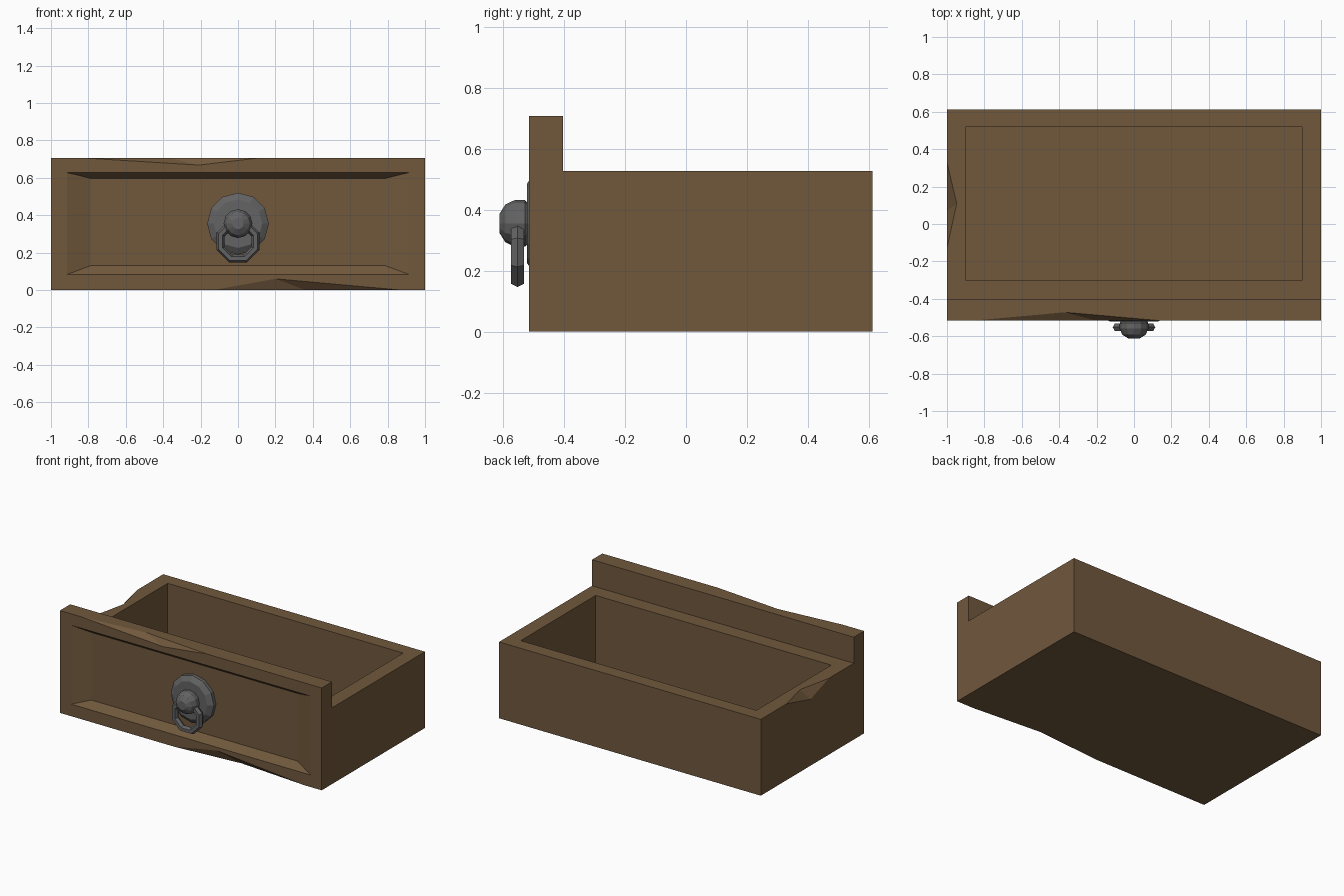
import bpy, bmesh, math

if "Cube" in bpy.data.objects:
    bpy.data.objects.remove(bpy.data.objects["Cube"])

def material(name, color):
    m = bpy.data.materials.new(name)
    m.diffuse_color = (*color, 1)
    m.use_nodes = True
    m.node_tree.nodes["Principled BSDF"].inputs["Base Color"].default_value = m.diffuse_color
    return m

wood = material("brown wood", (0.165, 0.098, 0.046))
metal = material("dark metal", (0.125, 0.125, 0.125))

def finish(bm, name, mat):
    bmesh.ops.remove_doubles(bm, verts=bm.verts, dist=1e-5)
    bmesh.ops.recalc_face_normals(bm, faces=bm.faces)
    me = bpy.data.meshes.new(name)
    bm.to_mesh(me)
    bm.free()
    me.materials.append(mat)
    ob = bpy.data.objects.new(name, me)
    bpy.context.collection.objects.link(ob)
    return ob

# ---- drawer body with raised front, recessed panel, cavity and chipped edges
F, P, B = -0.515, -0.403, 0.612      # front, back of front board, back
H, T = 0.527, 0.707                  # box height, front board height
bm = bmesh.new()
def face(*pts):
    bm.faces.new([bm.verts.new(p) for p in pts])

def chip(a, b, c, d):
    """Two facets of a chip between edge ends a, b and face points c, d."""
    face(a, c, d)
    face(d, c, b)
    return a, b, c, d

ta, tb, tc, td = chip((-0.84, F, T), (0.12, F, T), (-0.37, -0.472, T), (-0.21, F, 0.668))
ba, bb, bc, bd = chip((-0.13, F, 0), (0.87, F, 0), (0.36, -0.475, 0), (0.20, F, 0.06))
la, lb, lc, ld = chip((-1, 0.33, H), (-1, -0.13, H), (-0.948, 0.11, H), (-1, 0.07, 0.458))

def rect_xz(x, y, z0, z1):
    return [(-x, y, z0), (x, y, z0), (x, y, z1), (-x, y, z1)]

# front frame and recess
o = rect_xz(1, F, 0, T)
r = rect_xz(0.915, F, 0.083, 0.628)
i = rect_xz(0.788, F + 0.04, 0.13, 0.597)
face(o[0], ba, bd, bb, o[1], r[1], r[0])
face(o[1], o[2], r[2], r[1])
face(o[2], tb, td, ta, o[3], r[3], r[2])
face(o[3], o[0], r[0], r[3])
for k in range(4):
    n = (k + 1) % 4
    face(r[k], r[n], i[n], i[k])
face(*i)
# front board top and back, bottom, back and sides
face(o[3], ta, tc, tb, o[2], (1, P, T), (-1, P, T))
face((-1, P, H), (1, P, H), (1, P, T), (-1, P, T))
face(o[0], ba, bc, bb, o[1], (1, B, 0), (-1, B, 0))
face((-1, B, 0), (1, B, 0), (1, B, H), (-1, B, H))
face((1, F, 0), (1, B, 0), (1, B, H), (1, P, H), (1, P, T), (1, F, T))
face((-1, F, 0), (-1, B, 0), (-1, B, H), la, ld, lb, (-1, P, H), (-1, P, T), (-1, F, T))
# rim and cavity
rim = [(-1, P, H), (1, P, H), (1, B, H), (-1, B, H)]
cav = [(-0.9, -0.3, H), (0.9, -0.3, H), (0.9, 0.518, H), (-0.9, 0.518, H)]
low = [(x, y, 0.06) for x, y, z in cav]
for k in range(4):
    n = (k + 1) % 4
    extra = (la, lc, lb) if k == 3 else ()
    face(rim[k], *extra, rim[n], cav[n], cav[k])
    face(cav[k], cav[n], low[n], low[k])
face(*low)
finish(bm, "drawer_body", wood)

# ---- turned handle parts (axis along y)
def lathe(name, profile, cz, sides=12):
    bm = bmesh.new()
    rings = []
    for y, rad in profile:
        rings.append([bm.verts.new((rad * math.sin(2 * math.pi * k / sides), y,
                                    cz + rad * math.cos(2 * math.pi * k / sides)))
                      for k in range(sides)])
    for a, b in zip(rings, rings[1:]):
        for k in range(sides):
            n = (k + 1) % sides
            bm.faces.new((a[k], a[n], b[n], b[k]))
    bm.faces.new(rings[0])
    bm.faces.new(rings[-1])
    return finish(bm, name, metal)

lathe("handle_plate", [(F + 0.045, 0.165), (-0.498, 0.165), (-0.521, 0.13)], 0.355)
lathe("handle_knob", [(-0.51, 0.06), (-0.528, 0.076), (-0.56, 0.077),
                      (-0.592, 0.062), (-0.612, 0.03)], 0.355)

# ---- hanging ring
bm = bmesh.new()
N, M = 8, 6
ring = []
for k in range(N):
    a = 2 * math.pi * (k + 0.5) / N
    loop = []
    for j in range(M):
        t = 2 * math.pi * j / M
        rad = 0.1 + 0.023 * math.cos(t)
        loop.append(bm.verts.new((rad * math.cos(a), -0.552 + 0.024 * math.sin(t),
                                  0.26 + rad * math.sin(a))))
    ring.append(loop)
for k in range(N):
    for j in range(M):
        p, q = ring[k], ring[(k + 1) % N]
        bm.faces.new((p[j], q[j], q[(j + 1) % M], p[(j + 1) % M]))
finish(bm, "handle_ring", metal)
